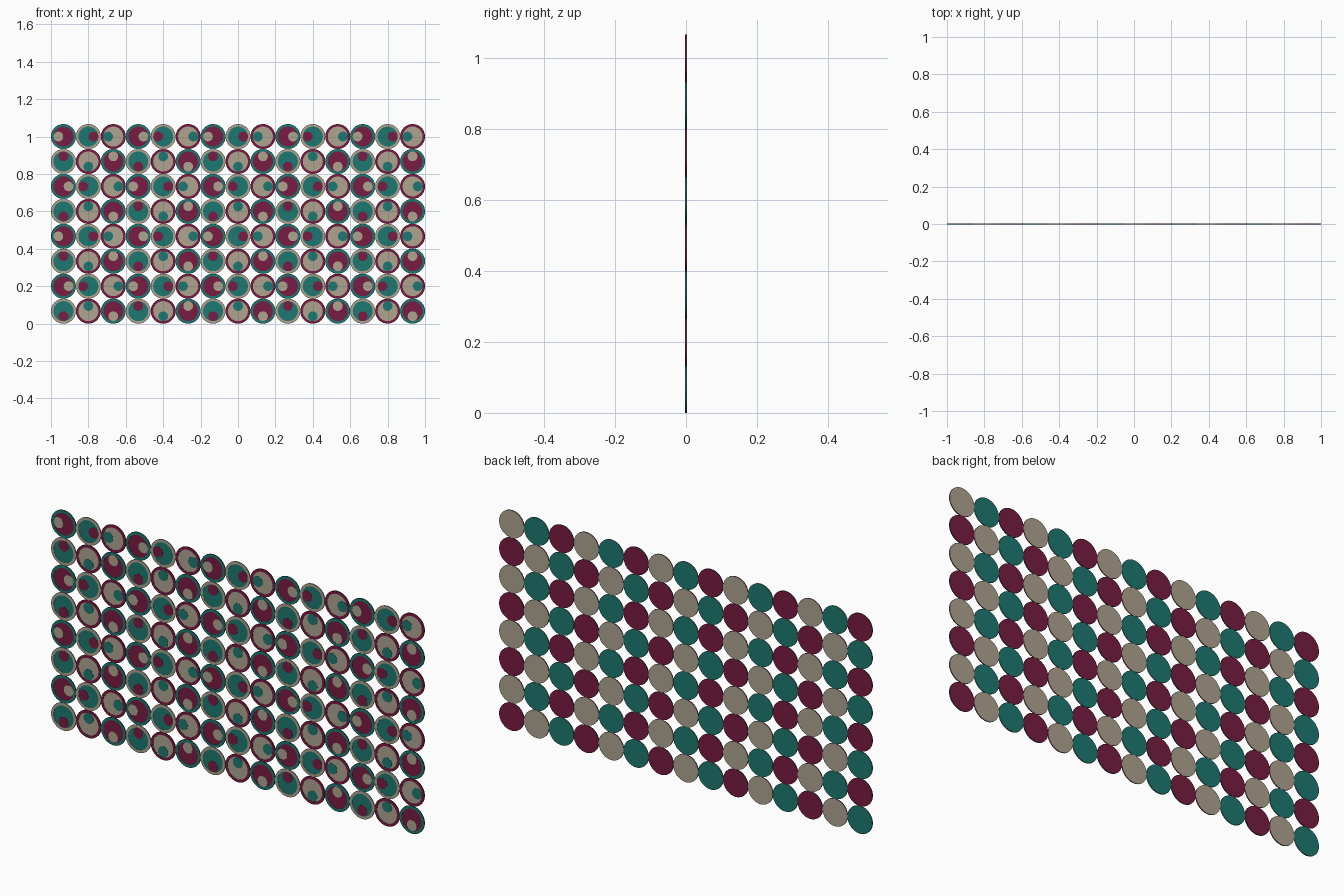
import bpy, bmesh
from math import pi, cos, sin

if "Cube" in bpy.data.objects:
    bpy.data.objects.remove(bpy.data.objects["Cube"])

COLS, ROWS, SEG = 15, 8, 48
STEP = 2 / COLS
R = STEP / 2            # disc radius
R_IN = R * 0.8          # inside of the rim
R_DOT = R * 0.39        # small dot
OFFSET = R_IN - R_DOT   # dot touches the rim


def material(name, rgb):
    m = bpy.data.materials.new(name)
    m.diffuse_color = (*rgb, 1)
    m.use_nodes = True
    m.node_tree.nodes["Principled BSDF"].inputs["Base Color"].default_value = m.diffuse_color
    return m


MATS = [material("maroon", (0.19, 0.012, 0.055)),
        material("teal", (0.012, 0.19, 0.165)),
        material("beige", (0.43, 0.37, 0.28))]


def lathe(name, profile, mat, closed=False):
    """Spin (radius, y) points about the y axis; open profiles get capped."""
    bm = bmesh.new()
    loops = [[bm.verts.new((r * cos(2 * pi * i / SEG), y, r * sin(2 * pi * i / SEG)))
              for i in range(SEG)] for r, y in profile]
    pairs = list(zip(loops, loops[1:]))
    if closed:
        pairs.append((loops[-1], loops[0]))
    else:
        bm.faces.new(loops[0])
        bm.faces.new(loops[-1])
    for a, b in pairs:
        for i in range(SEG):
            j = (i + 1) % SEG
            bm.faces.new((a[i], a[j], b[j], b[i]))
    bmesh.ops.recalc_face_normals(bm, faces=bm.faces)
    me = bpy.data.meshes.new(name)
    bm.to_mesh(me)
    bm.free()
    me.materials.append(mat)
    return me


# one shared mesh per part and colour
FRONT, SEAM, BACK = -0.0025, 0.0015, 0.0025
discs = [lathe("disc", [(R, SEAM), (R, BACK)], m) for m in MATS]
rims = [lathe("rim", [(R, FRONT), (R, SEAM), (R_IN, SEAM), (R_IN, FRONT)], m, True) for m in MATS]
fills = [lathe("inner_disc", [(R_IN, FRONT + 0.001), (R_IN, SEAM)], m) for m in MATS]
dots = [lathe("dot", [(R_DOT, FRONT), (R_DOT, FRONT + 0.001)], m) for m in MATS]


def place(name, mesh, x, z):
    ob = bpy.data.objects.new(name, mesh)
    ob.location = (x, 0, z)
    bpy.context.collection.objects.link(ob)


# grid from the top left; dots turn a quarter per row and flip per column
for row in range(ROWS):
    for col in range(COLS):
        x = -1 + R + col * STEP
        z = R + (ROWS - 1 - row) * STEP
        k = (col + row % 2) % 3
        a = pi - row * pi / 2 + col * pi
        tag = f"_{row}_{col}"
        rim_k, dot_k = (k + 1) % 3, (k + 2) % 3
        place("disc" + tag, discs[k], x, z)
        place("inner_disc" + tag, fills[k], x, z)
        place("rim" + tag, rims[rim_k], x, z)
        place("dot" + tag, dots[dot_k], x + OFFSET * cos(a), z + OFFSET * sin(a))
